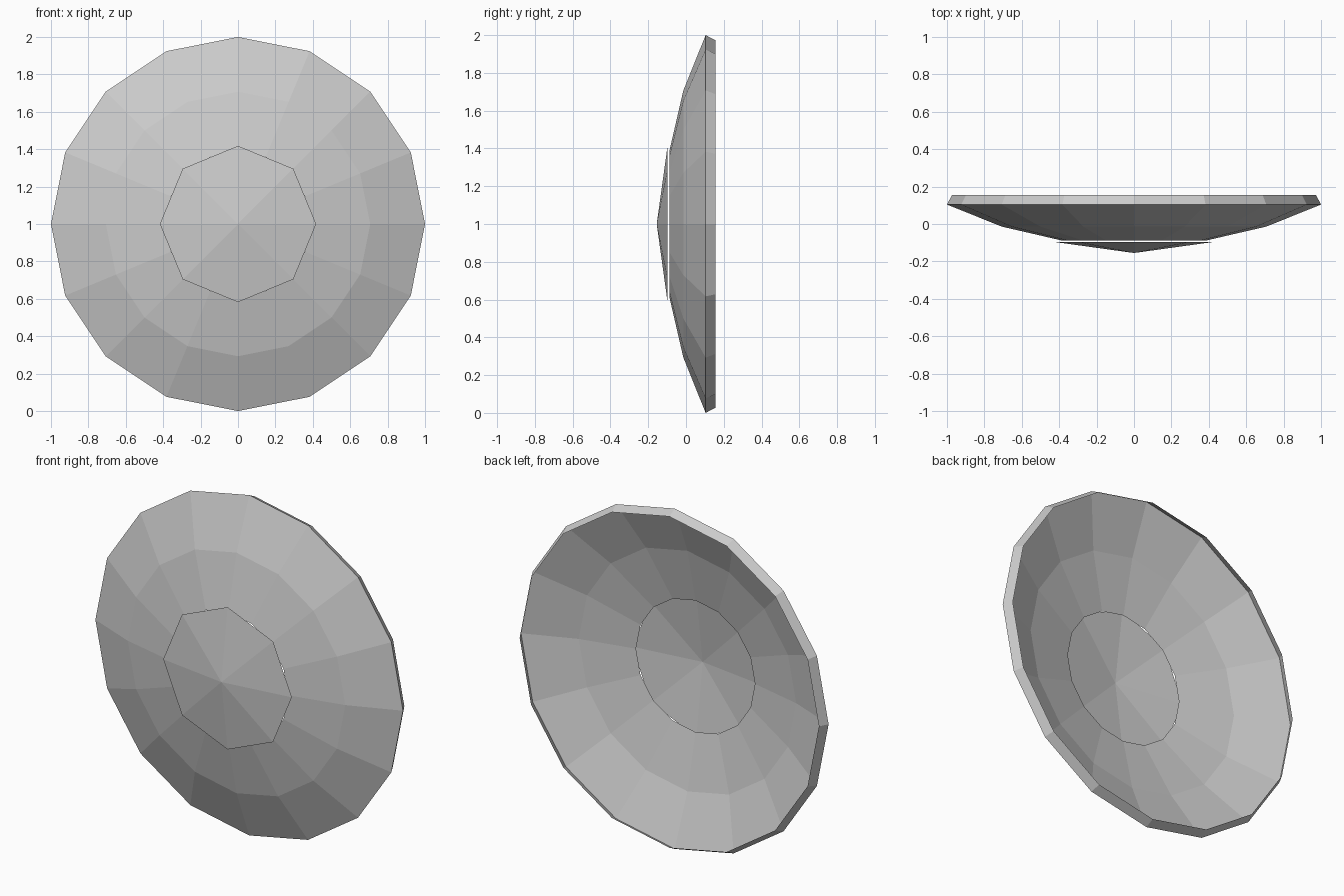
import bpy
import bmesh
from math import cos, sin, tau

cube = bpy.data.objects.get("Cube")
if cube:
    bpy.data.objects.remove(cube, do_unlink=True)

GREY = (0.6, 0.6, 0.6, 1)
metal = bpy.data.materials.new("light_grey")
metal.use_nodes = True
metal.diffuse_color = GREY
metal.node_tree.nodes["Principled BSDF"].inputs["Base Color"].default_value = GREY


def lathe(name, profile, sides):
    """Revolve (radius, y) points about the horizontal axis; radius 0 is a tip."""
    bm = bmesh.new()
    rings = []
    for r, y in profile:
        n = sides if r else 1
        rings.append([bm.verts.new((r * cos(tau * i / sides), y,
                                    1 + r * sin(tau * i / sides)))
                      for i in range(n)])
    for a, b in zip(rings, rings[1:]):
        for i in range(sides):
            j = (i + 1) % sides
            if len(a) == 1:
                bm.faces.new((a[0], b[i], b[j]))
            else:
                bm.faces.new((a[i], b[i], b[j], a[j]))
    mesh = bpy.data.meshes.new(name)
    bm.to_mesh(mesh)
    bm.free()
    mesh.materials.append(metal)
    obj = bpy.data.objects.new(name, mesh)
    bpy.context.collection.objects.link(obj)
    return obj


# Shallow open dish with a turned-back rim
lathe("dish", [(0.387, -0.088), (0.707, -0.014), (1.0, 0.104), (0.973, 0.155)], 16)

# Low cone floating just in front of the central hole
lathe("centre_cap", [(0, -0.155), (0.418, -0.097)], 8)
